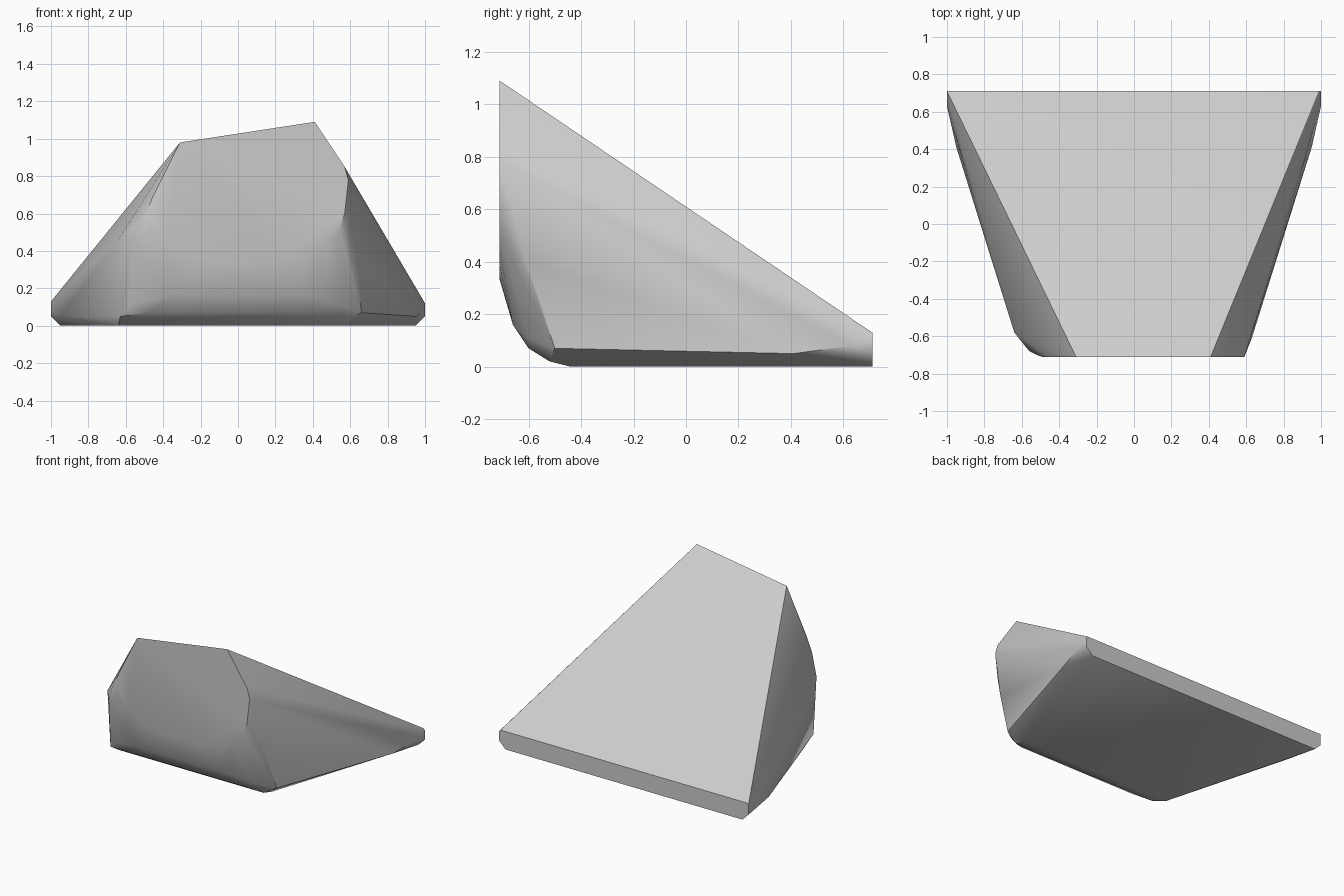
import bpy
import bmesh
from math import cos, sin, pi, radians

default_cube = bpy.data.objects.get("Cube")
if default_cube:
    bpy.data.objects.remove(default_cube, do_unlink=True)


def make_material(name, value):
    material = bpy.data.materials.new(name)
    colour = (value, value, value, 1)
    material.diffuse_color = colour
    material.use_nodes = True
    shader = material.node_tree.nodes["Principled BSDF"]
    shader.inputs["Base Color"].default_value = colour
    return material


def row(left, right, y, z):
    """Two points at the ends of a line running across the rock."""
    return [(left, y, z), (right, y, z)]


def arc(centre_x, centre_z, radius_x, radius_z, y, steps):
    """Lower half of an ellipse in a plane facing the front."""
    points = []
    for step in range(steps + 1):
        angle = pi + pi * step / steps
        points.append((centre_x + radius_x * cos(angle), y,
                       centre_z + radius_z * sin(angle)))
    return points


front, back = -.71, .71

# Sloping top, from the high front lip to the wide back edge
top_slope = [(-.31, front, .98), (.41, front, 1.09)]
top_slope += row(-1, .99, back, .13)

# Flat front face with a rounded lower rim
front_face = [(.57, front, .85), (.59, front, .78), (-.46, front, .68)]
front_face += arc(.04, .6, .53, .27, front, 10)

# Chipped corner columns either side of the front
left_corner = [(-.52, -.70, .56), (-.56, -.68, .45),
               (-.64, -.58, .46), (-.63, -.56, .05)]
right_corner = [(.63, -.61, .4), (.66, -.5, .07)]

# Undercut below the front face, curling in to the base
undercut = row(-.36, .36, -.66, .16)
undercut += row(-.57, .55, -.6, .11)
undercut += row(-.48, .46, -.6, .07)
undercut += row(-.6, .57, -.52, .02)

# Lower flanks and the short vertical back
flanks = row(-.95, .95, .41, .05)
flanks += row(-1, 1, .63, .08)
flanks += row(-1, 1, back, .12)
flanks += row(-1, 1, back, .05)

# Flat base
base = row(-.64, .58, -.44, 0) + row(-.95, .95, back, 0)

# Wrap every group of corners in one faceted rock
mesh = bpy.data.meshes.new("rock")
shell = bmesh.new()
for group in (top_slope, front_face, left_corner, right_corner,
              undercut, flanks, base):
    for point in group:
        shell.verts.new(point)
bmesh.ops.remove_doubles(shell, verts=shell.verts, dist=.001)
hull = bmesh.ops.convex_hull(shell, input=shell.verts)
unused = {item for key in ("geom_interior", "geom_unused")
          for item in hull[key] if isinstance(item, bmesh.types.BMVert)}
bmesh.ops.delete(shell, geom=list(unused), context="VERTS")
bmesh.ops.dissolve_limit(shell, angle_limit=radians(1),
                         verts=shell.verts, edges=shell.edges)
bmesh.ops.recalc_face_normals(shell, faces=shell.faces)
shell.to_mesh(mesh)
shell.free()

rock = bpy.data.objects.new("rock", mesh)
bpy.context.collection.objects.link(rock)
mesh.materials.append(make_material("stone grey", .6))

# Soften the gentle chips while keeping the main edges crisp
bpy.context.view_layer.objects.active = rock
rock.select_set(True)
bpy.ops.object.shade_smooth_by_angle(angle=radians(30))
